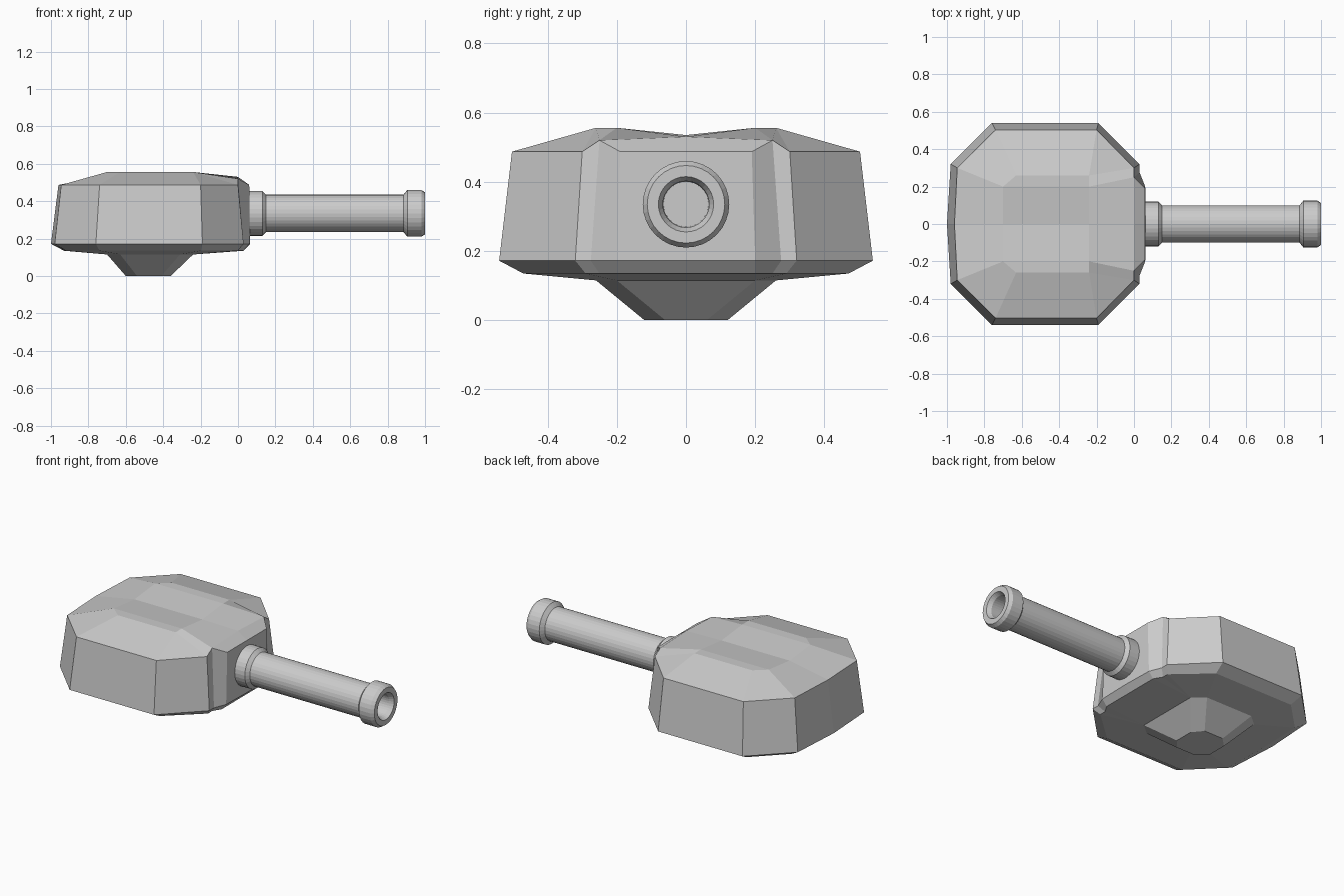
import bpy, bmesh, math
from mathutils import Vector

if "Cube" in bpy.data.objects:
    bpy.data.objects.remove(bpy.data.objects["Cube"])


def finish(bm, name):
    bmesh.ops.remove_doubles(bm, verts=bm.verts, dist=1e-4)
    bmesh.ops.recalc_face_normals(bm, faces=bm.faces)
    me = bpy.data.meshes.new(name)
    bm.to_mesh(me)
    bm.free()
    ob = bpy.data.objects.new(name, me)
    bpy.context.collection.objects.link(ob)
    return ob


def row(z, pts):
    return [(p[0], p[1], p[2] if len(p) > 2 else z) for p in pts]


# Turret body: half outlines from front centre to back centre, bottom to top
neck_base = row(0, [(-.36, 0), (-.36, .06), (-.36, .06), (-.36, .06),
                    (-.41, .12), (-.54, .12), (-.6, .06), (-.6, 0)])
neck_top = row(.115, [(-.24, 0), (-.24, .2), (-.24, .2), (-.24, .2),
                      (-.31, .26), (-.63, .26), (-.7, .2), (-.7, 0)])
belly = row(.135, [(.03, 0), (.03, .2), (0, .25), (0, .29),
                   (-.2, .47), (-.74, .47), (-.92, .29), (-.93, 0)])
skirt = row(.172, [(.065, 0), (.06, .2), (.03, .275), (.03, .32),
                   (-.19, .54), (-.76, .54), (-.98, .32), (-1, 0)])
shoulder = row(.487, [(.06, 0), (.06, .19), (0, .25, .52), (0, .3),
                      (-.2, .503), (-.74, .503), (-.945, .3), (-.96, 0)])
brow = [(0, 0, .53), shoulder[2]] + shoulder[2:]
roof = row(.556, [(-.24, 0, .535), (-.24, .2), (-.24, .2), (-.24, .26),
                  (-.24, .26), (-.63, .26), (-.7, .2), (-.7, 0, .535)])

bm = bmesh.new()


def face(points):
    points = list(dict.fromkeys(points))
    if len(points) > 2:
        bm.faces.new([bm.verts.new(p) for p in points])


rows = [neck_base, neck_top, belly, skirt, shoulder, brow, roof]
for a, b in zip(rows, rows[1:]):
    for i in range(7):
        face([a[i], a[i + 1], b[i + 1], b[i]])
face(neck_base)
# Roof: shallow central valley and flat side strip
face([roof[0], roof[1], roof[6], roof[7]])
face([roof[1], roof[3], roof[5], roof[6]])
# Mirror to the other side
copy = bmesh.ops.duplicate(bm, geom=bm.verts[:] + bm.edges[:] + bm.faces[:])
for v in copy["geom"]:
    if isinstance(v, bmesh.types.BMVert):
        v.co.y *= -1
finish(bm, "turret_body")


# Barrel parts: profiles of (x, radius) turned around the x axis
def lathe(name, profile, segments=32, axis_z=.335):
    b = bmesh.new()
    vs = [b.verts.new((x, 0, axis_z + r)) for x, r in profile]
    es = [b.edges.new(pair) for pair in zip(vs, vs[1:])]
    bmesh.ops.spin(b, geom=vs + es, cent=Vector((0, 0, axis_z)), axis=(1, 0, 0),
                   angle=math.tau, steps=segments, use_duplicate=False)
    return finish(b, name)


# Base collar, tube, muzzle ring and hollow bore in one turned piece
lathe("gun_barrel", [(.03, 0), (.03, .12), (.13, .12), (.15, .1), (.885, .1),
                     (.905, .125), (.98, .125), (1, .112), (1, .08),
                     (.975, .067), (.75, .065), (.75, 0)])
